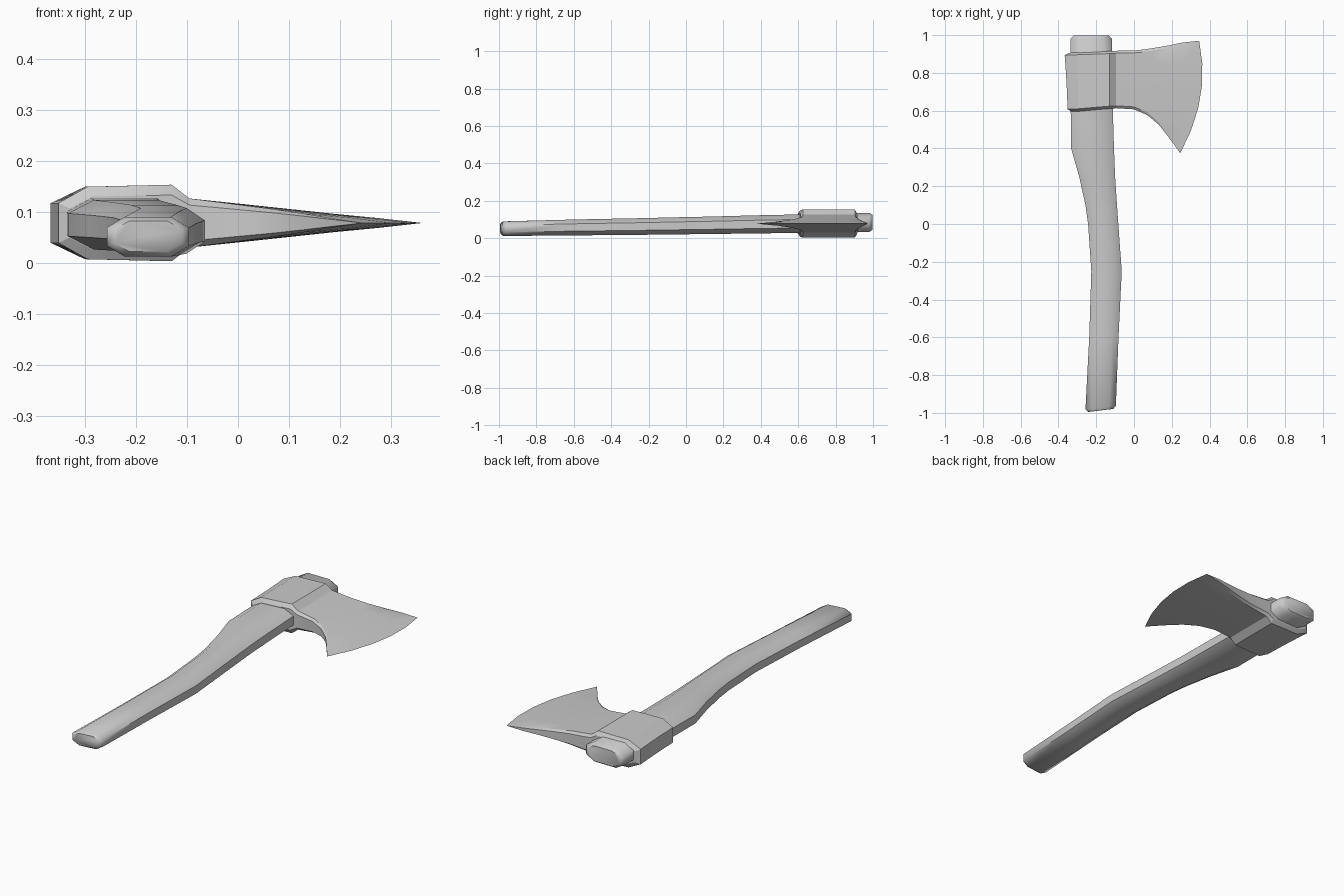
import bpy
import math

cube = bpy.data.objects.get("Cube")
if cube:
    bpy.data.objects.remove(cube, do_unlink=True)

grey = bpy.data.materials.new("plain_grey")
grey.use_nodes = True
COLOUR = (0.6, 0.6, 0.6, 1)
grey.diffuse_color = COLOUR
grey.node_tree.nodes["Principled BSDF"].inputs["Base Color"].default_value = COLOUR


def add_part(name, verts, faces, angle):
    mesh = bpy.data.meshes.new(name)
    mesh.from_pydata(verts, [], faces)
    mesh.validate()
    mesh.materials.append(grey)
    part = bpy.data.objects.new(name, mesh)
    bpy.context.collection.objects.link(part)
    bpy.ops.object.select_all(action='DESELECT')
    part.select_set(True)
    bpy.context.view_layer.objects.active = part
    # Merge shared points and make the faces point outward
    bpy.ops.object.mode_set(mode='EDIT')
    bpy.ops.mesh.select_all(action='SELECT')
    bpy.ops.mesh.remove_doubles(threshold=0.0005)
    bpy.ops.mesh.normals_make_consistent(inside=False)
    bpy.ops.object.mode_set(mode='OBJECT')
    bpy.ops.object.shade_smooth_by_angle(angle=math.radians(angle))
    return part


# Handle: chamfered sections lofted along y, (y, left x, right x, bottom z, top z)
stations = [
    (-0.99, -0.242, -0.11, 0.022, 0.082),
    (-0.975, -0.257, -0.096, 0.012, 0.09),
    (-0.6, -0.237, -0.082, 0.015, 0.1),
    (-0.25, -0.226, -0.065, 0.018, 0.107),
    (0.0, -0.243, -0.083, 0.021, 0.113),
    (0.1, -0.257, -0.09, 0.022, 0.115),
    (0.25, -0.29, -0.1, 0.024, 0.119),
    (0.4, -0.333, -0.106, 0.026, 0.123),
    (0.6, -0.335, -0.112, 0.028, 0.127),
    (0.98, -0.336, -0.117, 0.033, 0.136),
    (0.998, -0.32, -0.133, 0.045, 0.124),
]
verts, faces = [], []
for y, x0, x1, z0, z1 in stations:
    cx, cz = 0.22 * (x1 - x0), 0.27 * (z1 - z0)
    ring = [(x0 + cx, z0), (x1 - cx, z0), (x1, z0 + cz), (x1, z1 - cz),
            (x1 - cx, z1), (x0 + cx, z1), (x0, z1 - cz), (x0, z0 + cz)]
    # The butt end is cut slightly askew
    skew = 0.12 if y < -0.9 else 0
    verts += [(x, y + skew * (x + 0.2), z) for x, z in ring]
for s in range(len(stations) - 1):
    for i in range(8):
        a, b = s * 8 + i, s * 8 + (i + 1) % 8
        faces.append((a, b, b + 8, a + 8))
faces += [tuple(range(8)), tuple(range(len(verts) - 8, len(verts)))]
add_part("handle", verts, faces, 50)

# Head: columns from poll to cutting edge,
# (front x, front y, back x, back y, half thickness, edge bulge)
MID_Z = 0.078
columns = [
    (-0.352, 0.608, -0.367, 0.893, 0.039, 0.002),
    (-0.295, 0.61, -0.3, 0.896, 0.071, 0),
    (-0.13, 0.624, -0.13, 0.902, 0.075, 0),
    (-0.095, 0.626, -0.095, 0.904, 0.048, 0),
    (0.0, 0.62, 0.02, 0.907, 0.036, 0.006),
    (0.07, 0.59, 0.1, 0.918, 0.027, 0.016),
    (0.13, 0.54, 0.18, 0.932, 0.018, 0.028),
    (0.18, 0.477, 0.26, 0.948, 0.01, 0.042),
    (0.245, 0.375, 0.345, 0.97, 0, 0.057),
]
ROWS = [0, 0, 0.2, 0.4, 0.6, 0.8, 1, 1]
verts, faces = [], []
for side in (1, -1):
    for c, (xf, yf, xb, yb, half, bulge) in enumerate(columns):
        for r, t in enumerate(ROWS):
            x = xf + (xb - xf) * t + bulge * 4 * t * (1 - t)
            y = yf + (yb - yf) * t
            h = half
            # Chamfered rims at the front and back
            if r in (0, len(ROWS) - 1):
                h *= 0.73
                rim = 0.013 if c < len(columns) - 1 else 0
                y += rim if r else -rim
                x += 0.022 if c == 0 else 0.01 if c == 1 else 0
            verts.append((x, y, MID_Z + side * h))
n, m = len(ROWS), len(columns)
half_count = n * m
for c in range(m - 1):
    for r in range(n - 1):
        a = c * n + r
        quad = (a, a + n, a + n + 1, a + 1)
        faces += [quad, tuple(i + half_count for i in quad)]
    # Front and back walls
    for r in (0, n - 1):
        a = c * n + r
        faces.append((a, a + n, a + n + half_count, a + half_count))
# Poll wall
for r in range(n - 1):
    faces.append((r, r + 1, r + 1 + half_count, r + half_count))
add_part("axe_head", verts, faces, 22)
